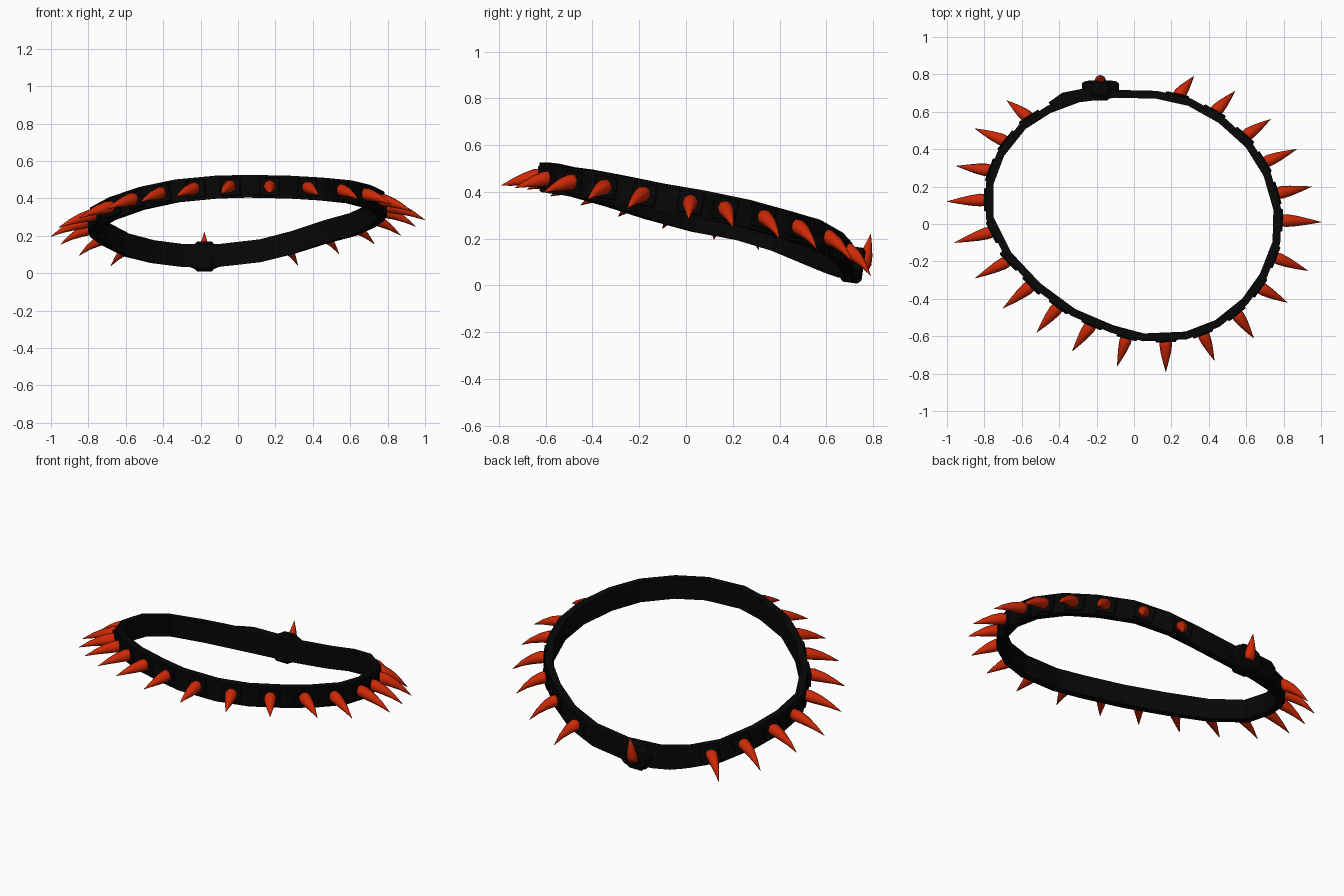
import bpy, bmesh, math
from mathutils import Vector, Matrix
from mathutils.geometry import intersect_point_line

if "Cube" in bpy.data.objects:
    bpy.data.objects.remove(bpy.data.objects["Cube"])


def material(name, color, rough):
    m = bpy.data.materials.new(name)
    m.use_nodes = True
    m.diffuse_color = color
    bsdf = m.node_tree.nodes["Principled BSDF"]
    bsdf.inputs["Base Color"].default_value = color
    bsdf.inputs["Roughness"].default_value = rough
    return m


BLACK = material("black leather", (0.002, 0.002, 0.002, 1), 0.8)
RED = material("red horn", (0.62, 0.022, 0.002, 1), 0.6)
UP = Vector((0, 0, 1))


def finish(bm, name, mat, smooth=False):
    bmesh.ops.recalc_face_normals(bm, faces=bm.faces)
    mesh = bpy.data.meshes.new(name)
    bm.to_mesh(mesh)
    bm.free()
    mesh.materials.append(mat)
    obj = bpy.data.objects.new(name, mesh)
    bpy.context.collection.objects.link(obj)
    if smooth:
        mesh.shade_smooth()
    return obj


def loft(bm, rings, closed):
    """Join rings of equal vertex count, as a loop or with end caps."""
    rows = [[bm.verts.new(p) for p in r] for r in rings]
    n = len(rows[0])
    pairs = list(zip(rows, rows[1:])) + ([(rows[-1], rows[0])] if closed else [])
    for a, b in pairs:
        for i in range(n):
            j = (i + 1) % n
            bm.faces.new((a[i], a[j], b[j], b[i]))
    if not closed:
        bm.faces.new(rows[0])
        bm.faces.new(rows[-1])


def outward(along, p):
    """Level normal of the band, facing away from the middle."""
    out = along.cross(UP).normalized()
    return -out if out.dot(p) < 0 else out


def strap(name, pts, inner, outer, half, closed):
    """Sweep a rectangular strap along the points."""
    rings, n = [], len(pts)
    for i, p in enumerate(pts):
        a = pts[i - 1] if closed or i else p
        b = pts[(i + 1) % n] if closed or i < n - 1 else p
        out = outward(b - a, p)
        rings.append([p + out * o + UP * h for o, h in
                      ((inner, -half), (outer, -half), (outer, half), (inner, half))])
    bm = bmesh.new()
    loft(bm, rings, closed)
    finish(bm, name, BLACK)


def block(name, matrix, bevel):
    bm = bmesh.new()
    bmesh.ops.create_cube(bm, size=1, matrix=matrix)
    bmesh.ops.bevel(bm, geom=bm.edges[:], offset=bevel, segments=1, affect="EDGES")
    finish(bm, name, BLACK)


# Band: centre line, running clockwise from the back
PATH = [Vector(p) for p in (
    (.12, .70, .12), (.3, .66, .165), (.47, .565, .22), (.62, .43, .26),
    (.72, .27, .305), (.775, .08, .345), (.77, -.1, .375), (.7, -.28, .41),
    (.6, -.42, .435), (.45, -.54, .45), (.28, -.605, .46), (.05, -.615, .465),
    (-.12, -.57, .46), (-.33, -.48, .44), (-.52, -.34, .40), (-.68, -.17, .345),
    (-.78, .03, .29), (-.78, .22, .255), (-.72, .38, .21), (-.6, .53, .15),
    (-.46, .62, .115), (-.3, .68, .095), (-.1, .705, .095))]
strap("collar_band", PATH, -.03, .012, .061, True)

# Overlapping strap end beside the buckle
strap("strap_end", [Vector(p) for p in (
    (-.45, .64, .113), (-.38, .69, .105), (-.28, .71, .095), (-.15, .725, .092))],
    -.04, .012, .057, False)


def nearest_on_band(spot):
    """Closest band point to a plan position, with the band direction there."""
    best = None
    for a, b in zip(PATH, PATH[1:] + PATH[:1]):
        _, t = intersect_point_line(spot, a.xy, b.xy)
        p = a.lerp(b, min(max(t, 0), 1))
        d = (p.xy - spot).length
        if best is None or d < best[0]:
            best = (d, p, (b - a).normalized())
    return best[1], best[2]


def spike(name, base, mid, tip, sides=8):
    """Curved horn through a quadratic curve."""
    rings = []
    for t, r in ((0, .03), (.2, .034), (.45, .027), (.72, .015), (1, .001)):
        p = base * (1 - t) ** 2 + mid * (2 * t * (1 - t)) + tip * t * t
        d = ((mid - base) * (1 - t) + (tip - mid) * t).normalized()
        q = UP.rotation_difference(d)
        rings.append([p + q @ Vector((r * math.cos(k), r * math.sin(k), 0))
                      for k in (math.tau * i / sides for i in range(sides))])
    bm = bmesh.new()
    loft(bm, rings, False)
    finish(bm, name, RED, True)


# Spikes as root and tip in plan, with a raised pad beneath each
SPIKES = (
    (.23, .68, .32, .79), (.43, .60, .54, .71), (.59, .47, .73, .56),
    (.71, .34, .87, .40), (.78, .17, .95, .20), (.79, .02, 1, .01),
    (.76, -.18, .93, -.25), (.67, -.34, .82, -.42), (.55, -.48, .64, -.61),
    (.37, -.59, .43, -.73), (.17, -.62, .17, -.79), (-.04, -.61, -.09, -.76),
    (-.23, -.55, -.33, -.68), (-.41, -.45, -.52, -.58), (-.55, -.33, -.70, -.45),
    (-.68, -.21, -.85, -.29), (-.77, -.05, -.96, -.10), (-.79, .13, -1, .12),
    (-.77, .29, -.95, .31), (-.69, .45, -.85, .51), (-.56, .57, -.68, .66))
for i, (rx, ry, tx, ty) in enumerate(SPIKES, 1):
    base, along = nearest_on_band(Vector((rx, ry)))
    out = outward(along, base)
    frame = Matrix((along, out, along.cross(out))).transposed().to_4x4()
    block(f"spike_pad_{i}", Matrix.Translation(base) @ frame
          @ Matrix.Diagonal((.11, .044, .098, 1)), .005)

    root = base + UP * .008
    tip = Vector((tx, ty, base.z - .07 - .045 * ty))
    mid = root.lerp(tip, .5)
    mid.z = root.z - .015
    spike(f"spike_{i}", root, mid, tip)

# Rounded buckle, the keeper around the strap, and the upright prong
tilt = Matrix.Rotation(math.radians(-8), 4, "X")
bm = bmesh.new()
bmesh.ops.create_cone(bm, cap_ends=True, segments=12, radius1=.5, radius2=.5, depth=1,
                      matrix=Matrix.Translation((-.18, .73, .088)) @ tilt
                      @ Matrix.Diagonal((.205, .06, .155, 1))
                      @ Matrix.Rotation(math.pi / 2, 4, "X")
                      @ Matrix.Rotation(math.pi / 12, 4, "Z"))
bmesh.ops.bevel(bm, geom=[e for f in bm.faces if len(f.verts) > 4 for e in f.edges],
                offset=.012, segments=1, affect="EDGES")
finish(bm, "buckle", BLACK)
block("buckle_keeper", Matrix.Translation((-.18, .712, .089)) @ tilt
      @ Matrix.Diagonal((.1, .085, .155, 1)), .012)
spike("buckle_prong", Vector((-.18, .752, .075)), Vector((-.18, .775, .13)),
      Vector((-.18, .79, .22)))
